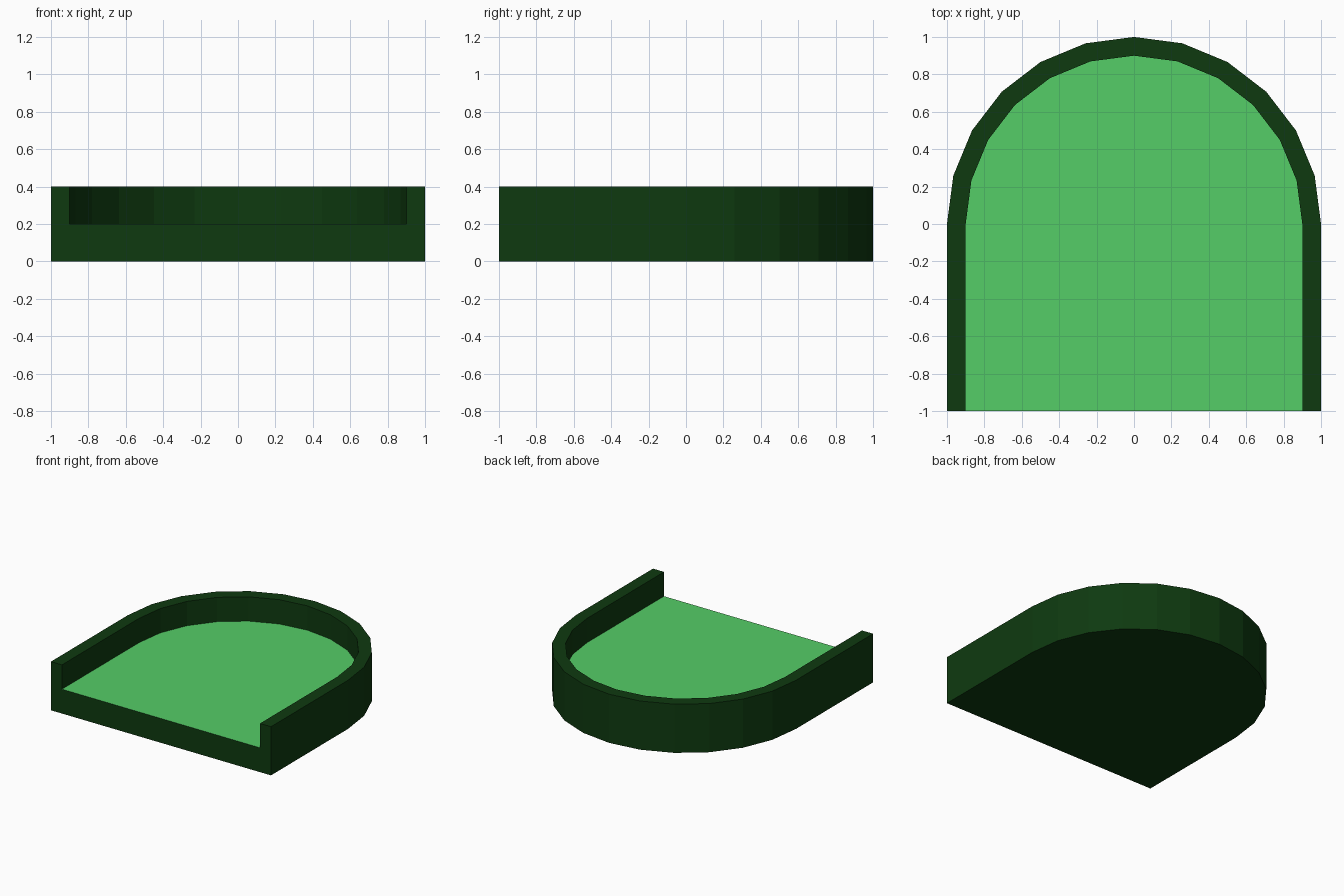
import bpy, bmesh, math

cube = bpy.data.objects.get("Cube")
if cube:
    bpy.data.objects.remove(cube, do_unlink=True)

OUTER, INNER = 1.0, 0.9
WALL_TOP, FLOOR = 0.4, 0.2
ARC_STEPS = 12


def make_material(name, rgb):
    mat = bpy.data.materials.new(name)
    mat.use_nodes = True
    color = (*rgb, 1.0)
    mat.diffuse_color = color
    mat.node_tree.nodes["Principled BSDF"].inputs["Base Color"].default_value = color
    return mat


def arch_outline(radius):
    """Open outline: front right corner, round the back, front left corner."""
    angles = [math.pi * i / ARC_STEPS for i in range(ARC_STEPS + 1)]
    arc = [(radius * math.cos(a), radius * math.sin(a)) for a in angles]
    return [(radius, -1.0)] + arc + [(-radius, -1.0)]


# Wall section, from the outer foot over the rim to the floor
section = [(OUTER, 0.0), (OUTER, WALL_TOP), (INNER, WALL_TOP), (INNER, FLOOR)]

bm = bmesh.new()
rails = [[bm.verts.new((x, y, z)) for x, y in arch_outline(r)] for r, z in section]

# Outer wall, rim and inner wall
for low, high in zip(rails, rails[1:]):
    for i in range(len(low) - 1):
        bm.faces.new((low[i], low[i + 1], high[i + 1], high[i]))

# Underside, open front face and floor
bm.faces.new(rails[0])
bm.faces.new([r[0] for r in rails] + [r[-1] for r in reversed(rails)])
floor = bm.faces.new(rails[-1])
floor.material_index = 1
bmesh.ops.recalc_face_normals(bm, faces=bm.faces)

mesh = bpy.data.meshes.new("arched_tray")
bm.to_mesh(mesh)
bm.free()
mesh.materials.append(make_material("dark green", (0.0045, 0.042, 0.0050)))
mesh.materials.append(make_material("light green", (0.091, 0.61, 0.136)))

tray = bpy.data.objects.new("arched_tray", mesh)
bpy.context.collection.objects.link(tray)
